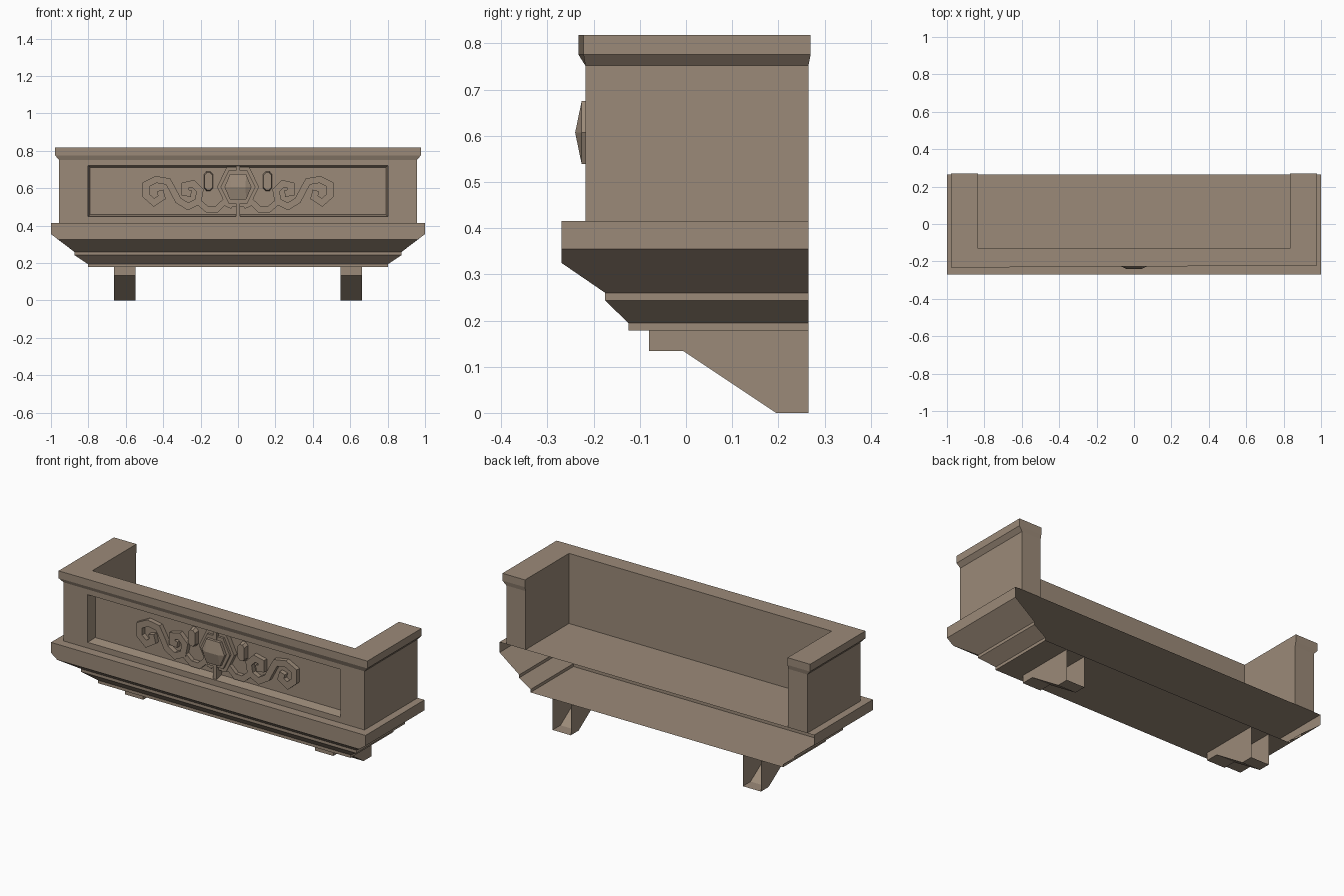
import bpy, bmesh
from mathutils import Vector

if "Cube" in bpy.data.objects:
    bpy.data.objects.remove(bpy.data.objects["Cube"])

stone = bpy.data.materials.new("warm_stone")
stone.diffuse_color = (0.33, 0.255, 0.19, 1)
stone.use_nodes = True
stone.node_tree.nodes["Principled BSDF"].inputs["Base Color"].default_value = stone.diffuse_color
BACK = 0.265


def make(name, verts, faces, recalc=True):
    bm = bmesh.new()
    vs = [bm.verts.new(v) for v in verts]
    for f in faces:
        bm.faces.new([vs[i] for i in f])
    bmesh.ops.remove_doubles(bm, verts=bm.verts, dist=1e-5)
    if recalc:
        bmesh.ops.recalc_face_normals(bm, faces=bm.faces)
    me = bpy.data.meshes.new(name)
    bm.to_mesh(me)
    bm.free()
    me.materials.append(stone)
    ob = bpy.data.objects.new(name, me)
    bpy.context.collection.objects.link(ob)
    return ob


def bridge(rings, closed=True):
    """Quads between successive rings of equal length."""
    n = len(rings[0])
    verts = [v for r in rings for v in r]
    faces = [(k * n + i, k * n + (i + 1) % n, (k + 1) * n + (i + 1) % n, (k + 1) * n + i)
             for k in range(len(rings) - 1) for i in range(n if closed else n - 1)]
    return verts, faces


def relief(name, outline, y_back, y_front, inset=1.0):
    """Raised plate from an x/z outline; the front is scaled about its centre."""
    n = len(outline)
    cx = sum(p[0] for p in outline) / n
    cz = sum(p[1] for p in outline) / n
    back = [(x, y_back, z) for x, z in outline]
    front = [(cx + (x - cx) * inset, y_front, cz + (z - cz) * inset) for x, z in outline]
    v, f = bridge([back, front])
    return make(name, v, f + [tuple(range(n, 2 * n))])


def ribbon(name, path, half, y_back, y_front):
    """Flat mitred band following an x/z path."""
    pts = [Vector(p) for p in path]
    rings = []
    for i, p in enumerate(pts):
        a = (p - pts[i - 1]).normalized() if i else (pts[1] - p).normalized()
        b = (pts[i + 1] - p).normalized() if i < len(pts) - 1 else a
        t = (a + b).normalized()
        n = Vector((-t.y, t.x)) * half / max(0.6, t.dot(a))
        l, r = p + n, p - n
        rings.append([(l.x, y_back, l.y), (l.x, y_front, l.y),
                      (r.x, y_front, r.y), (r.x, y_back, r.y)])
    v, f = bridge(rings)
    m = len(v)
    return make(name, v, f + [(0, 1, 2, 3), (m - 4, m - 3, m - 2, m - 1)])


# Stepped base, open at the back
def base_ring(x, y, z):
    return [(-x, BACK, z), (-x, y, z), (x, y, z), (x, BACK, z)]


steps = [base_ring(0.803, -0.125, 0.178), base_ring(0.803, -0.125, 0.195),
         base_ring(0.875, -0.175, 0.243), base_ring(0.875, -0.175, 0.26)]
v, f = bridge(steps, closed=False)
f.append((0, 1, 2, 3))
n = len(v)
for s in (-1, 1):
    v += [(s * 0.96, -0.27, 0.325), (s, -0.27, 0.355), (s, BACK, 0.355),
          (s, -0.27, 0.415), (s, BACK, 0.415)]
L, R = n, n + 5
f += [(13, 14, R, L), (L, R, R + 1, R + 3, L + 3, L + 1), (L + 3, R + 3, R + 4, L + 4)]
for a, low_front, low_back in ((L, 13, 12), (R, 14, 15)):
    f += [(low_front, a, a + 1, a + 2, low_back), (a + 1, a + 3, a + 4, a + 2)]
make("stepped_base", v, f)


# U-shaped parapet, with a tapered recess in its front
def u_ring(x, y, z, back=BACK, right_y=None, ix=0.835, iy=-0.13):
    ry = y if right_y is None else right_y
    return [(-x, back, z), (-x, y, z), (x, ry, z), (x, back, z),
            (ix, back, z), (ix, iy, z), (-ix, iy, z), (-ix, back, z)]


FRONT, PANEL = -0.218, -0.168
v, f = bridge([u_ring(0.957, FRONT, 0.415), u_ring(0.957, FRONT, 0.752)])
f.remove((1, 2, 10, 9))


def rect(x, y, z0, z1):
    return [(-x, y, z0), (x, y, z0), (x, y, z1), (-x, y, z1)]


rv, rf = bridge([rect(0.957, FRONT, 0.415, 0.752), rect(0.803, FRONT, 0.448, 0.722),
                 rect(0.79, PANEL, 0.46, 0.712)])
f += [tuple(i + len(v) for i in q) for q in rf + [(8, 9, 10, 11)]]
make("parapet_wall", v + rv, f)

# Coping along the top of the parapet
v, f = bridge([u_ring(0.957, FRONT, 0.752), u_ring(0.978, -0.233, 0.776, 0.27, -0.222),
               u_ring(0.978, -0.233, 0.818, 0.27, -0.222)])
f += [(16, 17, 22, 23), (17, 18, 21, 22), (18, 19, 20, 21)]
make("coping", v, f)

# Sloped support brackets, open at the back
side = [(BACK, 0.178), (-0.08, 0.178), (-0.08, 0.134), (-0.006, 0.134), (0.195, 0), (BACK, 0)]
for label, x0 in (("left", -0.662), ("right", 0.547)):
    v, f = bridge([[(x, y, z) for y, z in side] for x in (x0, x0 + 0.115)], closed=False)
    make(label + "_bracket", v, f + [tuple(range(6)), tuple(range(6, 12))])

# Central bar of the panel
relief("centre_bar", [(-0.012, 0.45), (0.012, 0.45), (0.012, 0.72), (-0.012, 0.72)],
       PANEL + 0.005, -0.212)


# Hexagonal medallion with a horizontal ridge
def hexagon(w, t, h, c=0.607):
    return [(-w, c), (-t, c - h), (t, c - h), (w, c), (t, c + h), (-t, c + h)]


relief("medallion_backing", hexagon(0.112, 0.06, 0.108), PANEL + 0.005, -0.195)
relief("medallion_rim", hexagon(0.093, 0.05, 0.088), -0.19, -0.208)
ring = hexagon(0.072, 0.043, 0.068)
v, f = bridge([[(x, -0.2, z) for x, z in ring], [(x, -0.226, z) for x, z in ring]])
v += [(-0.04, -0.24, 0.607), (0.04, -0.24, 0.607)]
f += [(6, 7, 12), (7, 8, 13, 12), (8, 9, 13), (9, 10, 13), (10, 11, 12, 13), (11, 6, 12)]
make("medallion", v, f)

# Mirrored scrollwork
scroll = [(0.417, 0.588), (0.407, 0.551), (0.449, 0.524), (0.492, 0.561), (0.492, 0.62),
          (0.438, 0.647), (0.374, 0.636), (0.347, 0.588), (0.32, 0.535), (0.267, 0.503),
          (0.214, 0.529), (0.203, 0.588), (0.24, 0.625), (0.283, 0.615), (0.283, 0.577),
          (0.25, 0.572)]
stem = [(0.03, 0.505), (0.075, 0.525), (0.115, 0.487), (0.165, 0.487), (0.214, 0.529)]
bud = [(0.132, 0.6), (0.148, 0.583), (0.168, 0.583), (0.182, 0.6),
       (0.182, 0.675), (0.168, 0.692), (0.148, 0.692), (0.132, 0.675)]
for label, s in (("left", -1), ("right", 1)):
    def flip(pts):
        return [(s * x, z) for x, z in pts]
    ribbon(label + "_scroll", flip(scroll), 0.018, PANEL + 0.005, -0.195)
    ribbon(label + "_stem", flip(stem), 0.016, PANEL + 0.005, -0.192)
    relief(label + "_bud", flip(bud), PANEL + 0.005, -0.198, 0.85)
